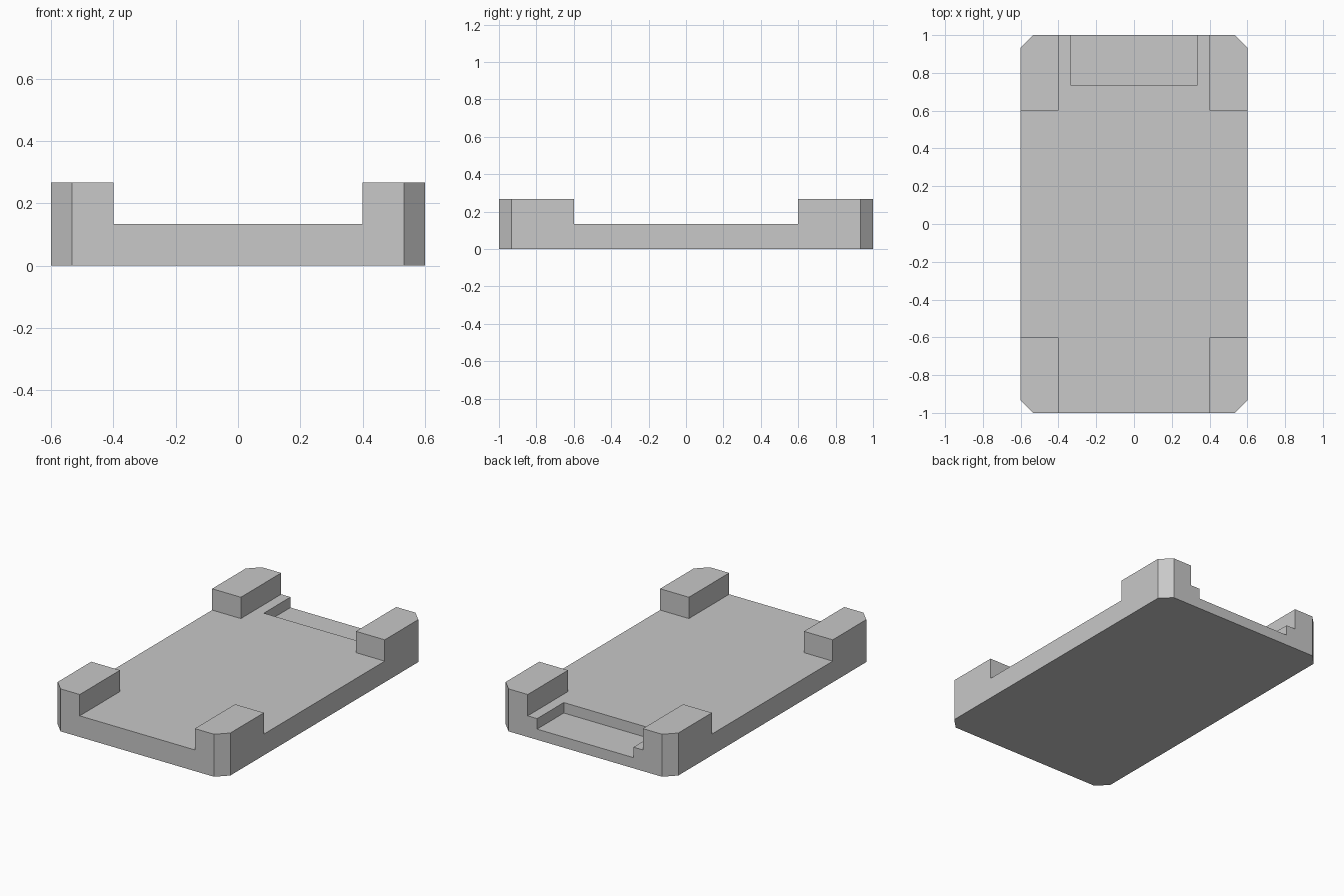
import bpy
import bmesh

cube = bpy.data.objects.get("Cube")
if cube:
    bpy.data.objects.remove(cube, do_unlink=True)

# Main dimensions
HALF_X, HALF_Y = 0.6, 1.0
CHAMFER = 0.067
DECK, TOP = 0.133, 0.267
POST_X, POST_Y = 0.4, 0.6
NOTCH_X, NOTCH_Y, NOTCH_FLOOR = 0.335, 0.735, 0.067
OVER = 0.2

grey = bpy.data.materials.new("light grey")
grey.use_nodes = True
grey.diffuse_color = (0.58, 0.58, 0.58, 1)
grey.node_tree.nodes["Principled BSDF"].inputs["Base Color"].default_value = (0.58, 0.58, 0.58, 1)


def prism(name, outline, z0, z1):
    """Extrude a flat outline from z0 up to z1."""
    bm = bmesh.new()
    face = bm.faces.new([bm.verts.new((x, y, z0)) for x, y in outline])
    result = bmesh.ops.extrude_face_region(bm, geom=[face])
    raised = [v for v in result["geom"] if isinstance(v, bmesh.types.BMVert)]
    bmesh.ops.translate(bm, verts=raised, vec=(0, 0, z1 - z0))
    bmesh.ops.recalc_face_normals(bm, faces=bm.faces)
    mesh = bpy.data.meshes.new(name)
    bm.to_mesh(mesh)
    bm.free()
    mesh.materials.append(grey)
    obj = bpy.data.objects.new(name, mesh)
    bpy.context.collection.objects.link(obj)
    return obj


def four_way(corner):
    """Mirror one corner's points into all quadrants, in loop order."""
    back = corner[::-1]
    return (corner + [(-x, y) for x, y in back]
            + [(-x, -y) for x, y in corner] + [(x, -y) for x, y in back])


def cut(target, cutter):
    """Subtract the cutter, then discard it."""
    cutter.hide_render = True
    mod = target.modifiers.new("cut", "BOOLEAN")
    mod.operation = "DIFFERENCE"
    mod.solver = "EXACT"
    mod.object = cutter
    bpy.context.view_layer.objects.active = target
    bpy.ops.object.modifier_apply(modifier=mod.name)
    bpy.data.objects.remove(cutter, do_unlink=True)


# Chamfered tray block
tray = prism("tray", four_way([(HALF_X, HALF_Y - CHAMFER),
                               (HALF_X - CHAMFER, HALF_Y)]), 0, TOP)

# Cross-shaped cut leaves four corner posts above the deck
cross = four_way([(HALF_X + OVER, POST_Y), (POST_X, POST_Y), (POST_X, HALF_Y + OVER)])
cut(tray, prism("deck_cutter", cross, DECK, TOP + OVER))

# Shallow notch in the back edge
notch = [(-NOTCH_X, NOTCH_Y), (NOTCH_X, NOTCH_Y),
         (NOTCH_X, HALF_Y + OVER), (-NOTCH_X, HALF_Y + OVER)]
cut(tray, prism("notch_cutter", notch, NOTCH_FLOOR, TOP + OVER))
